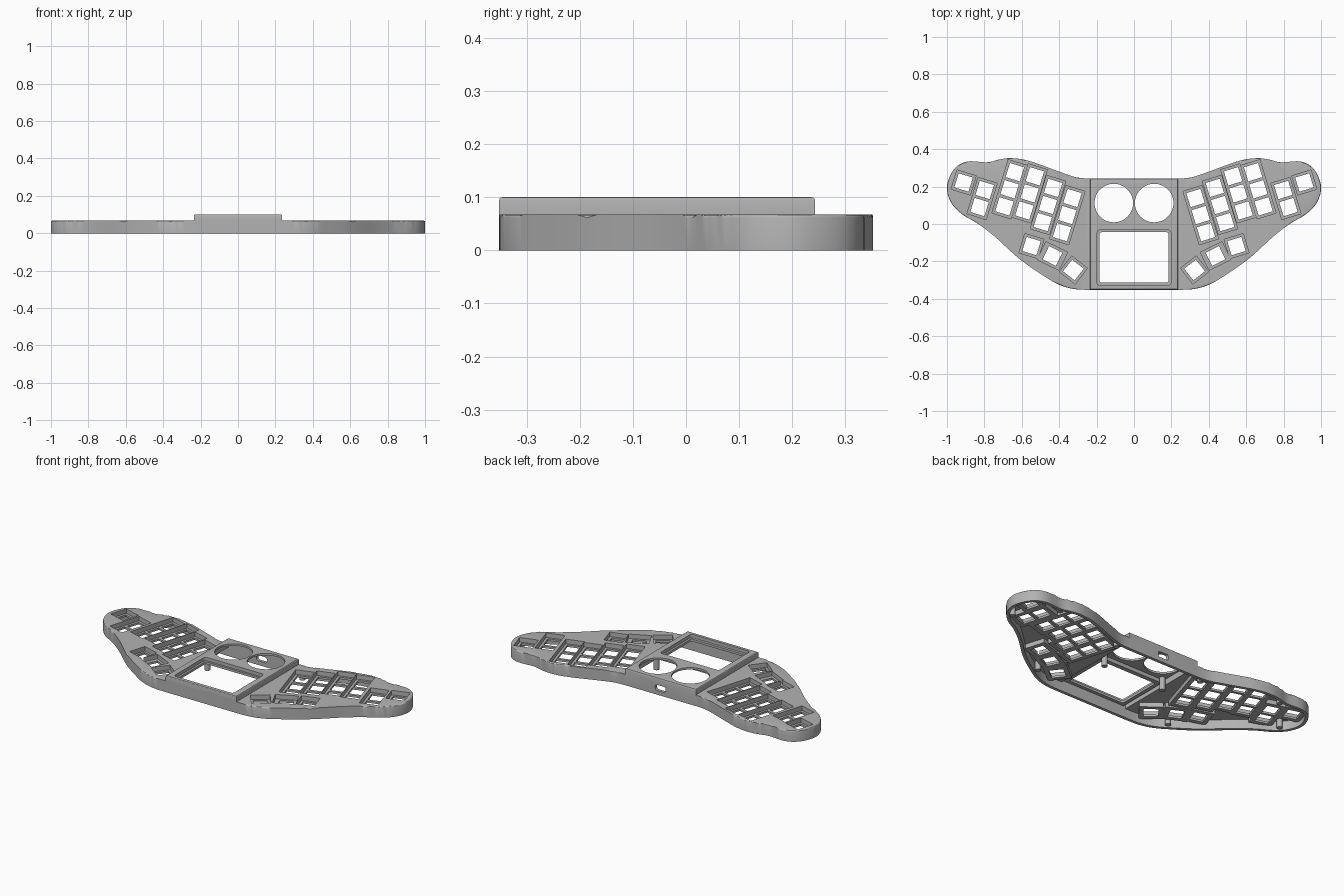
import bpy, bmesh, math
from mathutils import Matrix, Vector

if "Cube" in bpy.data.objects:
    bpy.data.objects.remove(bpy.data.objects["Cube"])

grey = bpy.data.materials.new("matte grey plastic")
grey.use_nodes = True
colour = (0.45, 0.45, 0.45, 1)
grey.diffuse_color = colour
grey.node_tree.nodes["Principled BSDF"].inputs["Base Color"].default_value = colour

TOP, RAISED = 0.067, 0.1
TILT = math.radians(17)


def to_object(name, bm):
    bmesh.ops.recalc_face_normals(bm, faces=bm.faces)
    mesh = bpy.data.meshes.new(name)
    bm.to_mesh(mesh)
    bm.free()
    mesh.materials.append(grey)
    obj = bpy.data.objects.new(name, mesh)
    bpy.context.collection.objects.link(obj)
    return obj


def combine(target, tool, operation="DIFFERENCE"):
    """Apply a boolean and discard the tool."""
    mod = target.modifiers.new("cut", "BOOLEAN")
    mod.operation, mod.solver, mod.object = operation, "EXACT", tool
    mod.use_self = True
    bpy.context.view_layer.objects.active = target
    bpy.ops.object.modifier_apply(modifier=mod.name)
    bpy.data.objects.remove(tool)


def bevel_edges(bm, offset, segments, rule):
    edges = [e for e in bm.edges if rule(e)]
    bmesh.ops.bevel(bm, geom=edges, offset=offset, segments=segments,
                    profile=0.5, affect="EDGES")


def upright(edge):
    a, b = edge.verts
    return abs(a.co.z - b.co.z) > 0.01


def prism(name, points, z0, z1, rim=0):
    bm = bmesh.new()
    face = bm.faces.new([bm.verts.new((x, y, z0)) for x, y in points])
    up = bmesh.ops.extrude_face_region(bm, geom=[face])["geom"]
    for v in up:
        if isinstance(v, bmesh.types.BMVert):
            v.co.z = z1
    if rim:
        bevel_edges(bm, rim, 3, lambda e: all(v.co.z > z1 - 1e-5 for v in e.verts))
    return to_object(name, bm)


def boxes(name, specs, z0, z1, corner=0):
    """Upright boxes given as (x, y, angle, width, depth)."""
    bm = bmesh.new()
    for x, y, angle, w, d in specs:
        m = (Matrix.Translation((x, y, (z0 + z1) / 2)) @ Matrix.Rotation(angle, 4, "Z")
             @ Matrix.Diagonal((w, d, z1 - z0, 1)))
        bmesh.ops.create_cube(bm, size=1, matrix=m)
    if corner:
        bevel_edges(bm, corner, 5, upright)
    return to_object(name, bm)


def cylinders(name, spots, radius, z0, z1, sides=24):
    bm = bmesh.new()
    for x, y in spots:
        bmesh.ops.create_cone(bm, cap_ends=True, segments=sides, radius1=radius,
                              radius2=radius, depth=z1 - z0,
                              matrix=Matrix.Translation((x, y, (z0 + z1) / 2)))
    return to_object(name, bm)


def both_sides(specs):
    return specs + [(-x, y, -a, w, d) for x, y, a, w, d in specs]


def smooth_path(pts, steps=6):
    """Catmull-Rom curve through the points."""
    p = [Vector(q) for q in pts]
    p = [p[0]] + p + [p[-1]]
    out = []
    for a, b, c, d in zip(p, p[1:], p[2:], p[3:]):
        for i in range(steps):
            t = i / steps
            out.append(0.5 * (2 * b + (c - a) * t + (2 * a - 5 * b + 4 * c - d) * t * t
                              + (3 * b - a - 3 * c + d) * t ** 3))
    return out + [p[-1]]


def inset(points, amount):
    n, out = len(points), []
    for i, p in enumerate(points):
        tangent = (points[(i + 1) % n] - points[i - 1]).normalized()
        out.append(p + Vector((tangent.y, -tangent.x)) * amount)
    return out


# Outline of one wing, mirrored into the whole outline
half = smooth_path([(.238, .243), (.31, .25), (.40, .28), (.56, .337), (.655, .352),
                    (.72, .345), (.785, .33), (.89, .334), (.96, .295), (1, .205),
                    (.98, .118), (.92, .053), (.837, .003), (.746, -.066),
                    (.612, -.187), (.479, -.28), (.398, -.326), (.318, -.348),
                    (.238, -.352)])
outline = half + [Vector((-p.x, p.y)) for p in reversed(half)]

# Key columns: top key centre and number of keys
columns = [(.329, .139, 3), (.432, .193, 3), (.53, .255, 3),
           (.637, .277, 3), (.798, .182, 2), (.911, .222, 1)]
thumbs = [(.548, -.118, TILT), (.436, -.171, math.radians(26)),
          (.324, -.246, math.radians(38))]
HOLE, PITCH = .079, .0955
down = Vector((math.sin(TILT), -math.cos(TILT))) * PITCH

keys, wells = [], []
for x, y, count in columns:
    start = Vector((x, y))
    keys += [(*(start + down * i), TILT, HOLE, HOLE) for i in range(count)]
    mid = start + down * (count - 1) / 2
    wells.append((*mid, TILT, HOLE + .028, HOLE + .028 + PITCH * (count - 1)))
for x, y, a in thumbs:
    keys.append((x, y, a, HOLE, HOLE))
    wells.append((x, y, a, HOLE + .05 if a == thumbs[1][2] else HOLE + .028, HOLE + .028))
surrounds = [(x, y, a, w + .022, d + .022) for x, y, a, w, d in wells]

# Case: low wings with a raised centre block
case = prism("keyboard_case", outline, 0, TOP, .006)
bm = bmesh.new()
bmesh.ops.create_cube(bm, size=1, matrix=Matrix.Translation((0, -.0545, RAISED / 2))
                      @ Matrix.Diagonal((.472, .595, RAISED, 1)))
bevel_edges(bm, .007, 3, lambda e: all(v.co.z > RAISED - 1e-5 for v in e.verts))
combine(case, to_object("centre_block", bm), "UNION")

# Hollow underside, leaving material around the key wells and display
cavity = prism("cavity", inset(outline, .018), -.02, .054)
combine(cavity, boxes("block_cavity", [(0, -.0545, 0, .442, .559)], -.03, .088), "UNION")
combine(cavity, boxes("well_walls", both_sides(surrounds), .028, .2))
combine(cavity, boxes("display_wall", [(0, -.18, 0, .414, .325)], .066, .2))
combine(case, cavity)

# Key wells and switch openings
combine(case, boxes("key_wells", both_sides(wells), .04, .2))
combine(case, boxes("switch_holes", both_sides(keys), -.05, .15))

# Display recess and window, round dial openings, rear port
combine(case, boxes("display_recess", [(0, -.181, 0, .394, .298)], .08, .2, .016))
combine(case, boxes("display_window", [(0, -.179, 0, .37, .27)], -.05, .21, .012))
combine(case, cylinders("dial_holes", [(-.108, .112), (.108, .112)], .103, -.05, .2, 64))
port = boxes("rear_port", [(0, 0, 0, .07, .034)], -.05, .05, .012)
port.matrix_world = Matrix.Translation((0, .243, .042)) @ Matrix.Rotation(math.pi / 2, 4, "X")
bpy.context.view_layer.update()
combine(case, port)

# Screw posts under the skin
wing_spots = [(.925, .1), (.45, -.255), (.76, .295), (.29, .2)]
wing_posts = cylinders("wing_screw_posts",
                       wing_spots + [(-x, y) for x, y in wing_spots], .016, .006, .058)
centre_posts = cylinders("centre_screw_posts", [(-.2, -.005), (.2, -.005)], .016, .012, .092)

for obj in (case, wing_posts, centre_posts):
    bpy.ops.object.select_all(action="DESELECT")
    obj.select_set(True)
    bpy.context.view_layer.objects.active = obj
    bpy.ops.object.shade_smooth_by_angle(angle=math.radians(30))
